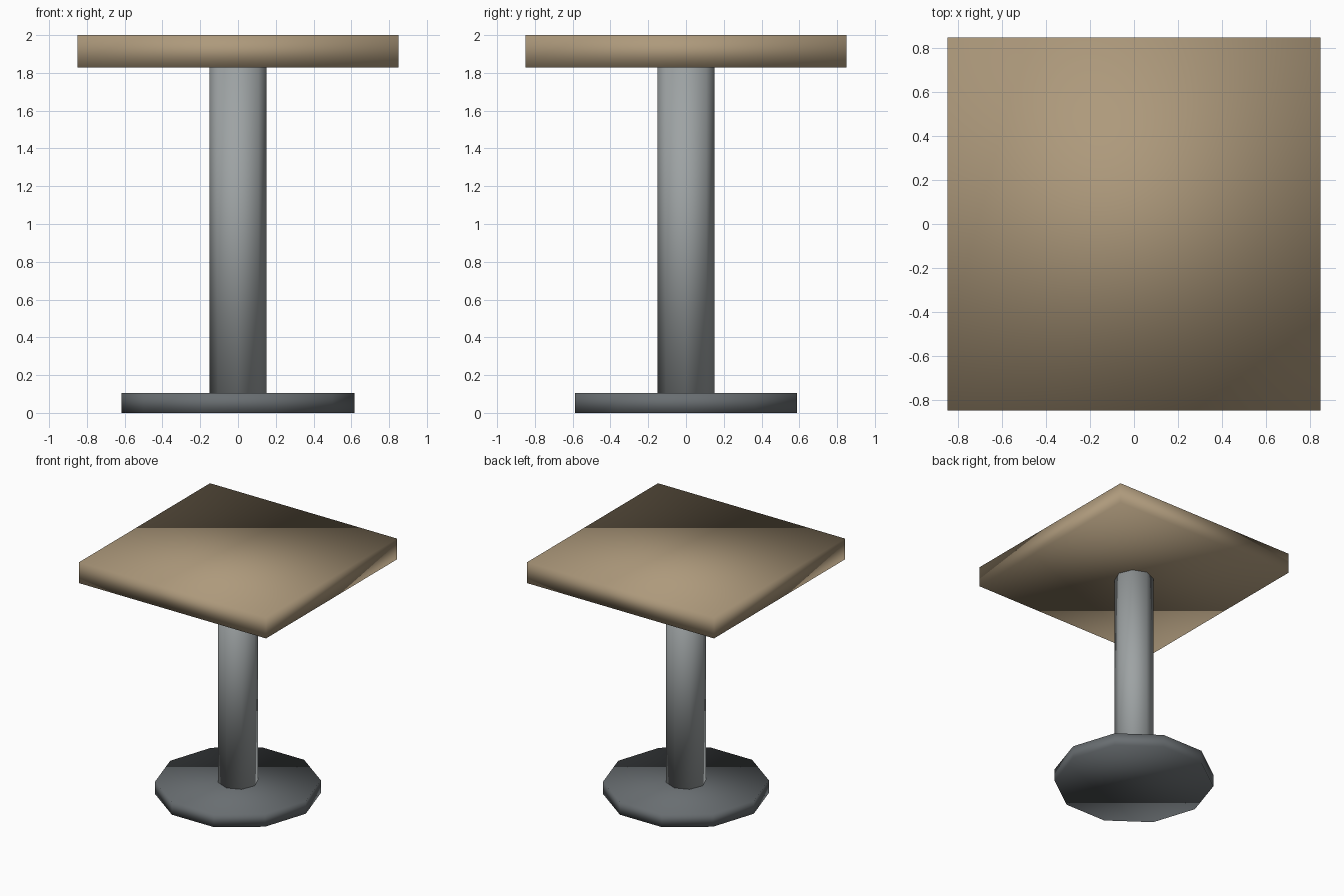
import bpy

# Remove the default cube
if "Cube" in bpy.data.objects:
    bpy.data.objects.remove(bpy.data.objects["Cube"], do_unlink=True)


def make_material(name, rgb):
    mat = bpy.data.materials.new(name)
    mat.use_nodes = True
    colour = (*rgb, 1.0)
    mat.diffuse_color = colour
    mat.node_tree.nodes["Principled BSDF"].inputs["Base Color"].default_value = colour
    return mat


def finish(name, mat):
    obj = bpy.context.object
    obj.name = name
    obj.data.name = name
    obj.data.materials.append(mat)
    bpy.ops.object.transform_apply(location=False, rotation=True, scale=True)
    # Soft shading runs over every edge
    bpy.ops.object.shade_smooth()
    return obj


def prism(name, sides, radius, bottom, top, turn, mat):
    bpy.ops.mesh.primitive_cylinder_add(
        vertices=sides, radius=radius, depth=top - bottom,
        location=(0, 0, (bottom + top) / 2), rotation=(0, 0, turn))
    return finish(name, mat)


wood = make_material("tan wood", (0.42, 0.32, 0.20))
steel = make_material("grey steel", (0.34, 0.365, 0.37))
iron = make_material("dark iron", (0.14, 0.155, 0.165))

BASE_TOP, SLAB_BOTTOM, HEIGHT, WIDTH = 0.105, 1.828, 2.0, 1.7
QUARTER_TURN = 1.5707963

# Ten-sided foot plate with corners on the x axis
prism("base_plate", 10, 0.617, 0, BASE_TOP, QUARTER_TURN, iron)

# Eight-sided column
prism("column", 8, 0.152, BASE_TOP, SLAB_BOTTOM, 0, steel)

# Square table top
bpy.ops.mesh.primitive_cube_add(size=1, location=(0, 0, (SLAB_BOTTOM + HEIGHT) / 2))
bpy.context.object.scale = (WIDTH, WIDTH, HEIGHT - SLAB_BOTTOM)
finish("table_top", wood)
